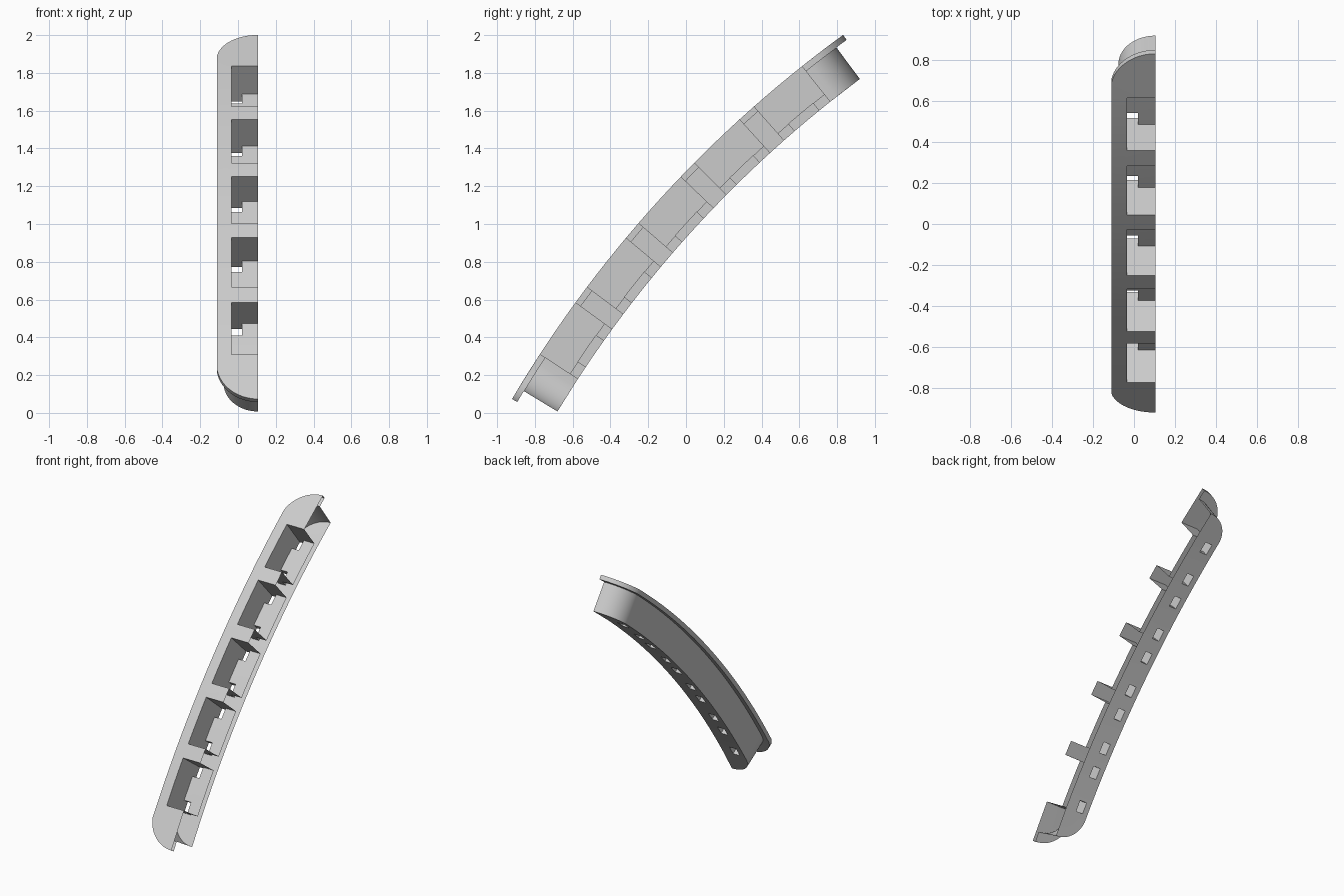
import bpy, bmesh
from math import sin, cos, asin

cube = bpy.data.objects.get("Cube")
if cube:
    bpy.data.objects.remove(cube)

RADIUS = 6.44                      # bend of the front surface
CUT = 0.105                        # open middle plane
FLANGE_X, BODY_X, POCKET_X, HOLE_X = -0.11, -0.075, -0.035, 0.02
LIP, FLOOR, BACK = 0.032, 0.19, 0.24   # depths below the front surface
HALF, HOLE = 0.167, 0.08           # pocket half length, hole length

grey = bpy.data.materials.new("plain grey")
grey.use_nodes = True
grey.diffuse_color = (0.6, 0.6, 0.6, 1)
grey.node_tree.nodes["Principled BSDF"].inputs["Base Color"].default_value = (0.6, 0.6, 0.6, 1)


def place(s, x, d):
    """Distance along the bend, sideways position, depth -> world point."""
    a, r = s / RADIUS, RADIUS - d
    t, n = r * sin(a), r * cos(a) - RADIUS + 0.1325
    return (x, -0.045 + 0.673 * t - 0.74 * n, 1.0375 + 0.74 * t + 0.673 * n)


def build(name, faces, flip=False):
    bm = bmesh.new()
    for f in faces:
        bm.faces.new([bm.verts.new(place(*p)) for p in f])
    bmesh.ops.remove_doubles(bm, verts=bm.verts, dist=0.0002)
    bmesh.ops.recalc_face_normals(bm, faces=bm.faces)
    if flip:
        bmesh.ops.reverse_faces(bm, faces=bm.faces)
    mesh = bpy.data.meshes.new(name)
    bm.to_mesh(mesh)
    bm.free()
    mesh.materials.append(grey)
    obj = bpy.data.objects.new(name, mesh)
    bpy.context.collection.objects.link(obj)
    bpy.ops.object.select_all(action='DESELECT')
    obj.select_set(True)
    bpy.context.view_layer.objects.active = obj
    bpy.ops.object.shade_smooth_by_angle(angle=0.5)


def flat(s0, s1, x0, x1, d):
    return [(s0, x0, d), (s1, x0, d), (s1, x1, d), (s0, x1, d)]


def across(s, x0, x1, d0, d1):
    return [(s, x0, d0), (s, x1, d0), (s, x1, d1), (s, x0, d1)]


def along(s0, s1, x, d0, d1):
    return [(s0, x, d0), (s1, x, d0), (s1, x, d1), (s0, x, d1)]


# Stations along the bend
centres = [0.003 + 0.4345 * k for k in range(-2, 3)]
steps = [c + o for c in centres for o in (-HALF, HOLE - HALF, 0, HALF - HOLE, HALF)]
cells = list(zip(steps, steps[1:]))


def in_pocket(s0, s1):
    mid = (s0 + s1) / 2
    return any(abs(mid - c) < HALF for c in centres)


def is_hole(s0, s1):
    mid = (s0 + s1) / 2
    return any(HALF - HOLE < abs(mid - c) < HALF for c in centres)


def round_end(edge_x, tip, sagitta, count=12):
    """Arc from the long side to the tip at the middle plane."""
    w = CUT - edge_x
    r = (w * w + sagitta * sagitta) / (2 * sagitta)
    full = asin(min(1, w / r))
    angles = [full * (1 - i / count) for i in range(count + 1)]
    return [(tip - r + r * cos(a), CUT - r * sin(a)) for a in angles]


def outline(edge_x, tip, sagitta):
    arc = round_end(edge_x, tip, sagitta)
    low = [(-s, x) for s, x in reversed(arc)]
    return low + [(s, edge_x) for s in steps] + arc


def end_caps(edge_x, tip, sagitta, d, splits):
    arc = round_end(edge_x, tip, sagitta)
    caps = []
    for sign, s in ((-1, steps[0]), (1, steps[-1])):
        caps.append([(sign * a, x, d) for a, x in arc]
                    + [(s, x, d) for x in (CUT, *splits, edge_x)])
    return caps


def ribbon(line_a, d_a, line_b, d_b):
    pairs = list(zip(line_a, line_b))
    return [[(*a0, d_a), (*a1, d_a), (*b1, d_b), (*b0, d_b)]
            for (a0, b0), (a1, b1) in zip(pairs, pairs[1:])]


flange_shape = (FLANGE_X, 1.311, 0.177)
body_shape = (BODY_X, 1.243, 0.163)
flange_line, body_line = outline(*flange_shape), outline(*body_shape)

# Front flange: face with openings, rim and overhanging underside
faces = end_caps(*flange_shape, 0, (POCKET_X,))
for s0, s1 in cells:
    faces.append(flat(s0, s1, FLANGE_X, POCKET_X, 0))
    if not in_pocket(s0, s1):
        faces.append(flat(s0, s1, POCKET_X, CUT, 0))
faces += ribbon(flange_line, 0, flange_line, LIP)
faces += ribbon(flange_line, LIP, body_line, LIP)
build("front_flange", faces)

# Body shell: side wall and back with small holes
faces = ribbon(body_line, LIP, body_line, BACK)
faces += end_caps(*body_shape, BACK, (HOLE_X, POCKET_X))
for s0, s1 in cells:
    faces.append(flat(s0, s1, BODY_X, POCKET_X, BACK))
    faces.append(flat(s0, s1, HOLE_X, CUT, BACK))
    if not is_hole(s0, s1):
        faces.append(flat(s0, s1, POCKET_X, HOLE_X, BACK))
build("body_shell", faces)

# Pocket liners: end walls, side wall, floor and hole sleeves
for number, c in enumerate(centres, 1):
    faces = []
    for s0, s1 in [p for p in cells if abs(sum(p) / 2 - c) < HALF]:
        faces.append(along(s0, s1, POCKET_X, 0, FLOOR))
        faces.append(flat(s0, s1, HOLE_X, CUT, FLOOR))
        if is_hole(s0, s1):
            faces += [along(s0, s1, x, FLOOR, BACK) for x in (POCKET_X, HOLE_X)]
            faces += [across(s, POCKET_X, HOLE_X, FLOOR, BACK) for s in (s0, s1)]
        else:
            faces.append(flat(s0, s1, POCKET_X, HOLE_X, FLOOR))
    for s in (c - HALF, c + HALF):
        faces.append([(s, POCKET_X, 0), (s, CUT, 0), (s, CUT, FLOOR),
                      (s, HOLE_X, FLOOR), (s, POCKET_X, FLOOR)])
    build(f"pocket_liner_{number}", faces, flip=True)
